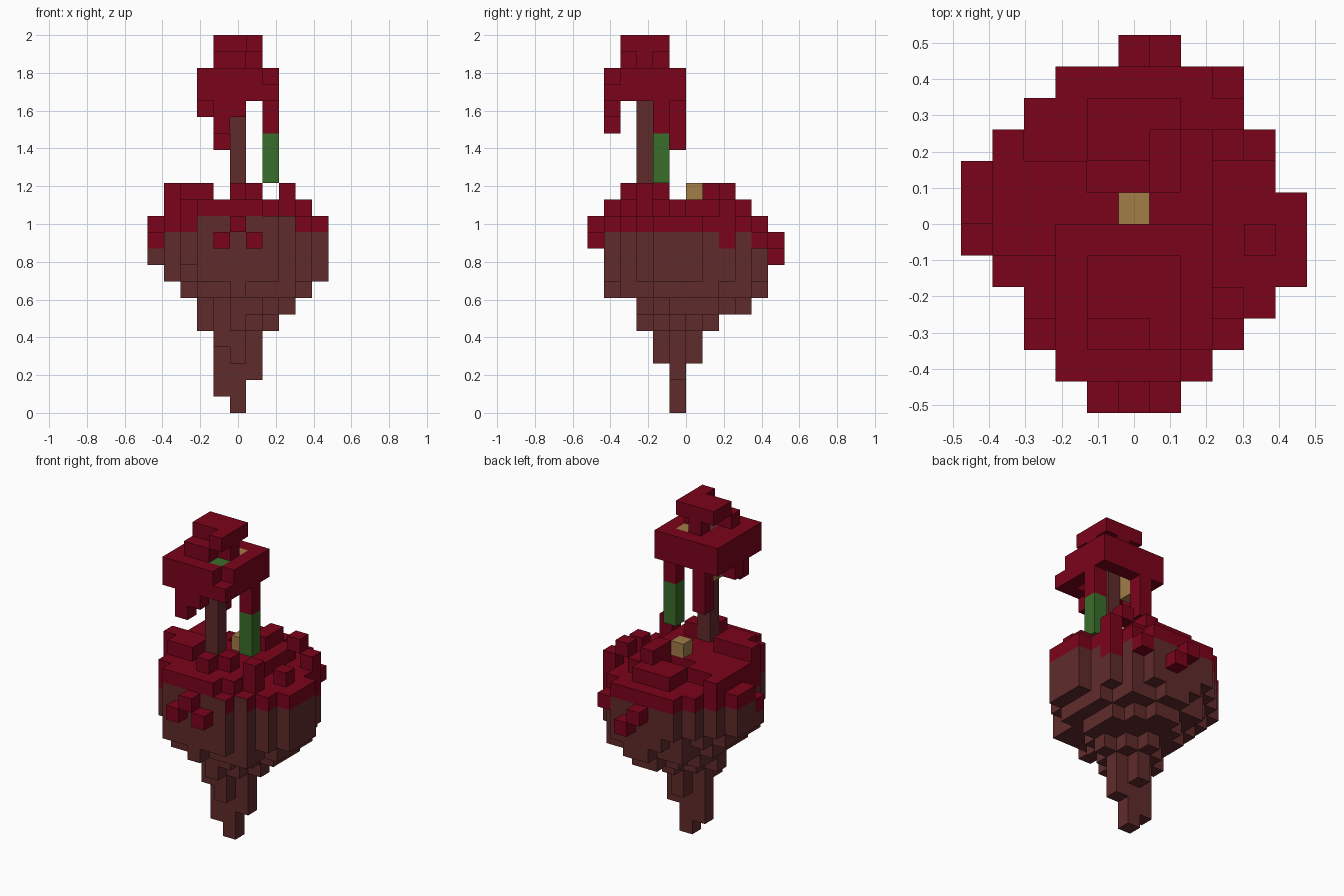
import bpy, bmesh
from itertools import product
from mathutils import Vector

cube = bpy.data.objects.get("Cube")
if cube:
    bpy.data.objects.remove(cube, do_unlink=True)

UNIT = 2 / 23
ORIGIN = Vector((5.5, 6, 0))


def material(name, colour):
    m = bpy.data.materials.new(name)
    m.use_nodes = True
    m.diffuse_color = (*colour, 1)
    m.node_tree.nodes["Principled BSDF"].inputs["Base Color"].default_value = (*colour, 1)
    return m


MATS = [material("dark brown rock", (0.117, 0.024, 0.024)),
        material("crimson moss", (0.2, 0.001, 0.0105)),
        material("leaf green", (0.042, 0.155, 0.023)),
        material("pale glow", (0.36, 0.205, 0.066))]
ROCK, MOSS, GREEN, GLOW = range(4)

parts = {}


def put(part, colour, cells):
    """Assign block cells to a part, replacing any earlier block there."""
    for c in cells:
        for p in parts.values():
            p.pop(c, None)
        parts.setdefault(part, {})[c] = colour


def box(x0, x1, y0, y1, z0, z1):
    """Inclusive range of block cells."""
    return list(product(range(x0, x1 + 1), range(y0, y1 + 1), range(z0, z1 + 1)))


def disc(z, x0, x1, y0, y1, rx, ry, gaps=()):
    """Rounded slab of blocks within a rectangle, with some columns left out."""
    cx, cy = (x0 + x1) / 2, (y0 + y1) / 2
    return [c for c in box(x0, x1, y0, y1, z, z)
            if ((c[0] - cx) / rx) ** 2 + ((c[1] - cy) / ry) ** 2 <= 1 and c[:2] not in gaps]


# Tapering rock, from the tip up
put("rock_tip", ROCK, box(5, 5, 5, 5, 0, 0) + box(4, 5, 5, 5, 1, 1) + box(4, 6, 5, 5, 2, 2))
for z in (3, 4):
    put("rock_tip", ROCK, disc(z, 4, 6, 4, 6, 1.3, 1.3))
put("rock_tip", ROCK, [(4, 4, 4)])
NOTCHES = [(1, 3), (0, 4), (10, 7)]
put("floating_rock", ROCK, disc(5, 3, 7, 3, 7, 2.1, 2.1))
put("floating_rock", ROCK, disc(6, 3, 8, 3, 9, 3.1, 3.1))
put("floating_rock", ROCK, disc(7, 2, 9, 1, 10, 4.0, 4.6, [(6, 1)]))
put("floating_rock", ROCK, disc(8, 1, 10, 1, 10, 4.75, 4.75, NOTCHES) + [(3, 1, 8)])
for z in (9, 10):
    put("floating_rock", ROCK, disc(z, 0, 10, 1, 10, 5.3, 5.3, NOTCHES))
put("moss_rim", MOSS, disc(11, 0, 10, 1, 10, 5.3, 5.3, NOTCHES + [(0, 5)]))

# Moss ground with hollows, and loose lumps on top
HOLLOWS = [(1, 3), (2, 8), (3, 8), (2, 9), (3, 9), (4, 7), (5, 7), (7, 9), (8, 9),
           (8, 4), (8, 5), (8, 6), (8, 7)]
put("moss_ground", MOSS, disc(12, 1, 8, 1, 9, 4.6, 4.6, HOLLOWS)
    + [(9, 5, 12), (9, 8, 12), (1, 8, 12)])
put("moss_lumps", MOSS, box(1, 3, 4, 4, 13, 13) + box(2, 3, 3, 3, 13, 13)
    + [(5, 2, 13), (6, 3, 13), (8, 3, 13), (6, 7, 13), (6, 8, 13), (8, 8, 13)])

# Moss growths on the sides of the rock
put("side_growths", MOSS, [(4, 0, 10), (6, 0, 10), (5, 0, 11), (5, 11, 10), (6, 11, 9),
                           (8, 10, 10), (9, 8, 10), (0, 5, 10)])

# Canopy: roof with a notched corner over a hollow rim, with strands hanging below
put("canopy", MOSS, [c for c in box(3, 7, 1, 5, 20, 20) if c[:2] != (7, 1)])
put("canopy", MOSS, [c for c in box(3, 7, 1, 5, 19, 19) if c[0] in (3, 7) or c[1] in (1, 5)])
put("hanging_strands", MOSS, box(4, 4, 1, 1, 17, 18) + box(4, 4, 5, 5, 16, 18)
    + box(7, 7, 4, 4, 17, 18) + [(3, 3, 18), (5, 1, 18)])

# Cap raised on a few supporting blocks
put("cap_supports", MOSS, [(4, 2, 21), (5, 2, 21), (6, 3, 21), (5, 4, 21)])
put("cap", MOSS, box(4, 6, 3, 4, 22, 22) + [(6, 2, 22)])

# Trunk, green vine and glowing blocks
put("trunk", ROCK, box(5, 5, 3, 3, 13, 20))
put("green_vine", GREEN, box(7, 7, 4, 4, 14, 16))
put("canopy_leaf", GREEN, [(6, 2, 20)])
put("canopy_glow", GLOW, [(6, 4, 20), (4, 4, 19), (4, 4, 18)])
put("ground_glow", GLOW, [(5, 6, 13)])

filled = set().union(*parts.values())


def exposed_faces(cell):
    """Yield the normal and corners of each face without a neighbour."""
    for axis, sign in product(range(3), (-1, 1)):
        n = Vector((0, 0, 0))
        n[axis] = sign
        if tuple(int(a + b) for a, b in zip(cell, n)) in filled:
            continue
        u, v = Vector((0, 0, 0)), Vector((0, 0, 0))
        u[(axis + 1) % 3] = 0.5
        v[(axis + 2) % 3] = 0.5 * sign
        mid = Vector(cell) + Vector((0.5, 0.5, 0.5)) + n / 2
        yield n, [(p - ORIGIN) * UNIT for p in (mid - u - v, mid + u - v, mid + u + v, mid - u + v)]


def build(name, cells):
    bm = bmesh.new()
    for cell, colour in cells.items():
        for n, corners in exposed_faces(cell):
            face = bm.faces.new([bm.verts.new(p) for p in corners])
            face.material_index = colour
            # Bare rock shows on the front of the moss rim
            if name == "moss_rim" and n.y < 0 and 3 <= cell[0] <= 8:
                face.material_index = ROCK
    bmesh.ops.remove_doubles(bm, verts=bm.verts, dist=UNIT / 100)
    mesh = bpy.data.meshes.new(name)
    bm.to_mesh(mesh)
    bm.free()
    for m in MATS:
        mesh.materials.append(m)
    bpy.context.collection.objects.link(bpy.data.objects.new(name, mesh))


for name, cells in parts.items():
    build(name, cells)
